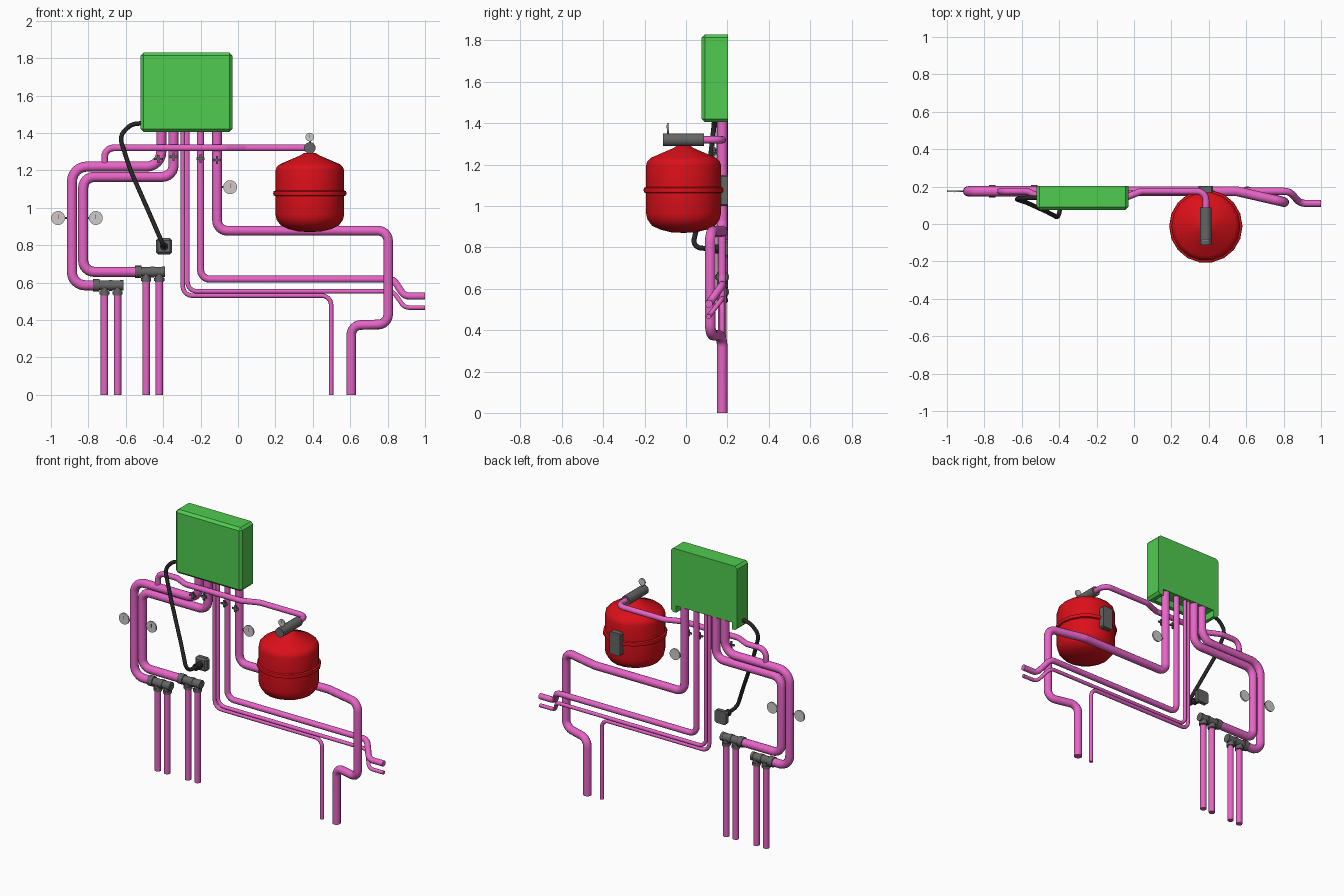
import bpy, bmesh, math
from mathutils import Vector

if "Cube" in bpy.data.objects:
    bpy.data.objects.remove(bpy.data.objects["Cube"])


def material(name, rgb, a=1.0):
    m = bpy.data.materials.new(name)
    m.diffuse_color = (*rgb, a)
    m.use_nodes = True
    m.node_tree.nodes["Principled BSDF"].inputs["Base Color"].default_value = m.diffuse_color
    return m


PINK = material("pink", (0.8, 0.13, 0.57))
GREEN = material("green", (0.08, 0.6, 0.08), 0.85)
RED = material("red", (0.7, 0.005, 0.01))
BLACK = material("black", (0.02, 0.02, 0.02))
DARK = material("dark grey", (0.13, 0.13, 0.13))
Y = 0.175  # plane of the wall pipework


def finish(ob, name, mat=None, smooth=True):
    ob.name = name
    if mat:
        ob.data.materials.append(mat)
    bpy.ops.object.select_all(action='DESELECT')
    ob.select_set(True)
    bpy.context.view_layer.objects.active = ob
    if smooth:
        bpy.ops.object.shade_smooth_by_angle(angle=math.radians(40))
    return ob


def from_bmesh(bm, name, mat=None, smooth=True):
    bmesh.ops.recalc_face_normals(bm, faces=bm.faces)
    me = bpy.data.meshes.new(name)
    bm.to_mesh(me)
    bm.free()
    ob = bpy.data.objects.new(name, me)
    bpy.context.collection.objects.link(ob)
    return finish(ob, name, mat, smooth)


def box(name, lo, hi, mat=None, bevel=0.0):
    """Box between two corners; all edges except the back ones may be chamfered."""
    bm = bmesh.new()
    bmesh.ops.create_cube(bm, size=1)
    lo, hi = Vector(lo), Vector(hi)
    for v in bm.verts:
        v.co = Vector([(lo[i] + hi[i]) / 2 + v.co[i] * (hi[i] - lo[i]) for i in range(3)])
    if bevel:
        edges = [e for e in bm.edges if min(v.co.y for v in e.verts) < hi.y - 1e-4]
        bmesh.ops.bevel(bm, geom=edges, offset=bevel, segments=1, affect='EDGES')
    return from_bmesh(bm, name, mat, False)


def rod(name, a, b, r, mat=None, sides=16):
    """Straight cylinder from a to b."""
    a, b = Vector(a), Vector(b)
    bpy.ops.mesh.primitive_cylinder_add(vertices=sides, radius=r, depth=(b - a).length, location=(a + b) / 2)
    ob = bpy.context.object
    ob.rotation_euler = (b - a).to_track_quat('Z', 'Y').to_euler()
    return finish(ob, name, mat)


def tube(name, pts, r, mat, bend=0.07, steps=6):
    """Round pipe along a polyline with rounded corners."""
    p = [Vector(q) for q in pts]
    path = [p[0]]
    for a, c, b in zip(p, p[1:], p[2:]):
        u, v = (a - c).normalized(), (b - c).normalized()
        half = u.angle(v) / 2
        if half > math.radians(89):
            path.append(c)
            continue
        d = min(bend / math.tan(half), 0.48 * (a - c).length, 0.48 * (b - c).length)
        rad = d * math.tan(half)
        centre = c + (u + v).normalized() * rad / math.sin(half)
        s, e = c + u * d - centre, c + v * d - centre
        ang = s.angle(e)
        for i in range(steps + 1):
            t = i / steps
            path.append(centre + (s * math.sin((1 - t) * ang) + e * math.sin(t * ang)) / math.sin(ang))
    path.append(p[-1])
    cu = bpy.data.curves.new(name, 'CURVE')
    cu.dimensions = '3D'
    cu.bevel_depth, cu.bevel_resolution, cu.use_fill_caps = r, 4, True
    sp = cu.splines.new('POLY')
    sp.points.add(len(path) - 1)
    for q, co in zip(sp.points, path):
        q.co = (*co, 1)
    ob = bpy.data.objects.new(name, cu)
    bpy.context.collection.objects.link(ob)
    bpy.ops.object.select_all(action='DESELECT')
    ob.select_set(True)
    bpy.context.view_layer.objects.active = ob
    bpy.ops.object.convert(target='MESH')
    return finish(bpy.context.object, name, mat)


# Cabinet with a recess at the bottom back for the pipes
cabinet = box("cabinet", (-0.52, 0.075, 1.405), (-0.03, 0.203, 1.83), GREEN, 0.016)
cutter = box("cabinet_cutter", (-0.48, 0.12, 1.3), (-0.07, 0.3, 1.45))
mod = cabinet.modifiers.new("recess", 'BOOLEAN')
mod.object, mod.operation, mod.solver = cutter, 'DIFFERENCE', 'EXACT'
bpy.context.view_layer.objects.active = cabinet
bpy.ops.object.modifier_apply(modifier="recess")
bpy.data.objects.remove(cutter)

# Main pipes hanging from the cabinet
T = 1.46
tube("outer_loop_pipe", [(-0.41, Y, T), (-0.41, Y, 1.22), (-0.888, Y, 1.22), (-0.888, Y, 0.585), (-0.74, Y, 0.585)], 0.027, PINK, 0.08)
tube("inner_loop_pipe", [(-0.345, Y, T), (-0.345, Y, 1.165), (-0.828, Y, 1.165), (-0.828, Y, 0.657), (-0.52, Y, 0.657)], 0.027, PINK, 0.06)
tube("drain_pipe", [(-0.295, Y, T), (-0.295, Y, 0.53), (0.498, Y, 0.53), (0.498, Y, 0)], 0.012, PINK, 0.05)
tube("small_outlet_pipe", [(-0.27, Y, T), (-0.27, Y, 0.553), (0.83, Y, 0.553), (0.89, 0.11, 0.466), (1, 0.11, 0.466)], 0.012, PINK, 0.05)
tube("large_outlet_pipe", [(-0.2, Y, T), (-0.2, Y, 0.618), (0.83, Y, 0.618), (0.89, 0.11, 0.527), (1, 0.11, 0.527)], 0.019, PINK, 0.05)
tube("supply_pipe", [(-0.112, Y, T), (-0.112, Y, 0.877), (0.55, Y, 0.877), (0.803, 0.117, 0.877),
                     (0.803, 0.117, 0.377), (0.605, Y, 0.372), (0.605, Y, 0)], 0.026, PINK, 0.055)

# Pipe to the expansion tank, passing in front of the vertical pipes
tube("tank_pipe", [(-0.713, Y, 1.22), (-0.713, Y, 1.32), (-0.57, Y, 1.32), (-0.48, 0.132, 1.32), (-0.07, 0.132, 1.32),
                   (0.04, Y, 1.32), (0.385, Y, 1.32), (0.385, 0.06, 1.32)], 0.018, PINK, 0.05)

# Manifolds with their pairs of drop pipes
for n, (x, z) in enumerate([(-0.775, 0.585), (-0.552, 0.657)], 1):
    rod(f"manifold_{n}_body", (x + 0.02, Y, z), (x + 0.16, Y, z), 0.026, DARK)
    rod(f"manifold_{n}_inlet_collar", (x, Y, z), (x + 0.035, Y, z), 0.033, DARK)
    rod(f"manifold_{n}_end_collar", (x + 0.145, Y, z), (x + 0.162, Y, z), 0.028, DARK)
    rod(f"manifold_{n}_mid_collar", (x + 0.085, Y, z), (x + 0.105, Y, z), 0.029, DARK)
    for m, dx in enumerate((0.061, 0.131), 1):
        rod(f"manifold_{n}_tee_{m}", (x + dx, Y, z), (x + dx, Y, z - 0.055), 0.022, DARK)
        rod(f"manifold_{n}_nut_{m}", (x + dx, Y, z - 0.032), (x + dx, Y, z - 0.05), 0.027, DARK)
        rod(f"drop_pipe_{n}_{m}", (x + dx, Y, z - 0.03), (x + dx, Y, 0), 0.02, PINK)

# Expansion tank, turned from a profile
profile = [(0, 0.87), (0.06, 0.873), (0.115, 0.886), (0.155, 0.905), (0.177, 0.935), (0.184, 0.965), (0.184, 1.062),
           (0.194, 1.066), (0.196, 1.077), (0.194, 1.088), (0.184, 1.092), (0.184, 1.195), (0.178, 1.216),
           (0.16, 1.233), (0.05, 1.28), (0.032, 1.292), (0, 1.294)]
cx, cy = 0.384, -0.012
bm = bmesh.new()
vs = [bm.verts.new((cx + r, cy, z)) for r, z in profile]
es = [bm.edges.new(e) for e in zip(vs, vs[1:])]
bmesh.ops.spin(bm, geom=vs + es, cent=(cx, cy, 0), axis=(0, 0, 1), angle=2 * math.pi, steps=18)
bmesh.ops.remove_doubles(bm, verts=bm.verts, dist=0.0005)
from_bmesh(bm, "expansion_tank", RED)
box("tank_bracket", (0.346, 0.16, 1.0), (0.422, 0.203, 1.15), DARK, 0.008)
rod("tank_valve", (cx, -0.112, 1.32), (cx, 0.087, 1.32), 0.031, DARK)


# Pressure and temperature gauges
def gauge(name, x, y, z, r, stem):
    rod(name + "_dial", (x, y - 0.005, z), (x, y + 0.005, z), r, None, 24)
    rod(name + "_stem", (x, y, z), stem, 0.005, DARK, 8)
    box(name + "_needle", (x - 0.0015, y - 0.007, z - 0.004), (x + 0.0015, y - 0.004, z + 0.02 * r / 0.037), RED)


gauge("outer_gauge", -0.962, Y, 0.945, 0.037, (-0.9, Y, 0.945))
gauge("inner_gauge", -0.76, Y, 0.945, 0.037, (-0.82, Y, 0.945))
gauge("supply_gauge", -0.042, Y, 1.11, 0.037, (-0.1, Y, 1.11))
gauge("tank_gauge", cx, -0.087, 1.378, 0.023, (cx, -0.087, 1.33))

# Shut-off valves with small cross handles
for n, (x, z, r) in enumerate([(-0.427, 1.26, 0.027), (-0.345, 1.272, 0.027), (-0.2, 1.262, 0.019), (-0.112, 1.255, 0.026)], 1):
    rod(f"valve_{n}_stem", (x, Y, z), (x, Y - r - 0.02, z), 0.007, DARK, 8)
    y = Y - r - 0.017
    box(f"valve_{n}_handle_across", (x - 0.022, y - 0.004, z - 0.006), (x + 0.022, y + 0.004, z + 0.006), DARK)
    box(f"valve_{n}_handle_upright", (x - 0.006, y - 0.004, z - 0.022), (x + 0.006, y + 0.004, z + 0.022), DARK)

# Wall socket, plug and power cable
box("socket", (-0.439, 0.165, 0.75), (-0.352, 0.203, 0.837), DARK, 0.012)
rod("plug", (-0.395, 0.115, 0.793), (-0.395, 0.17, 0.793), 0.022, BLACK)
tube("power_cable", [(-0.51, 0.14, 1.452), (-0.57, 0.14, 1.447), (-0.635, 0.135, 1.385), (-0.575, 0.115, 1.2),
                     (-0.465, 0.065, 0.95), (-0.4, 0.03, 0.8), (-0.395, 0.12, 0.793)], 0.012, BLACK, 0.09)
